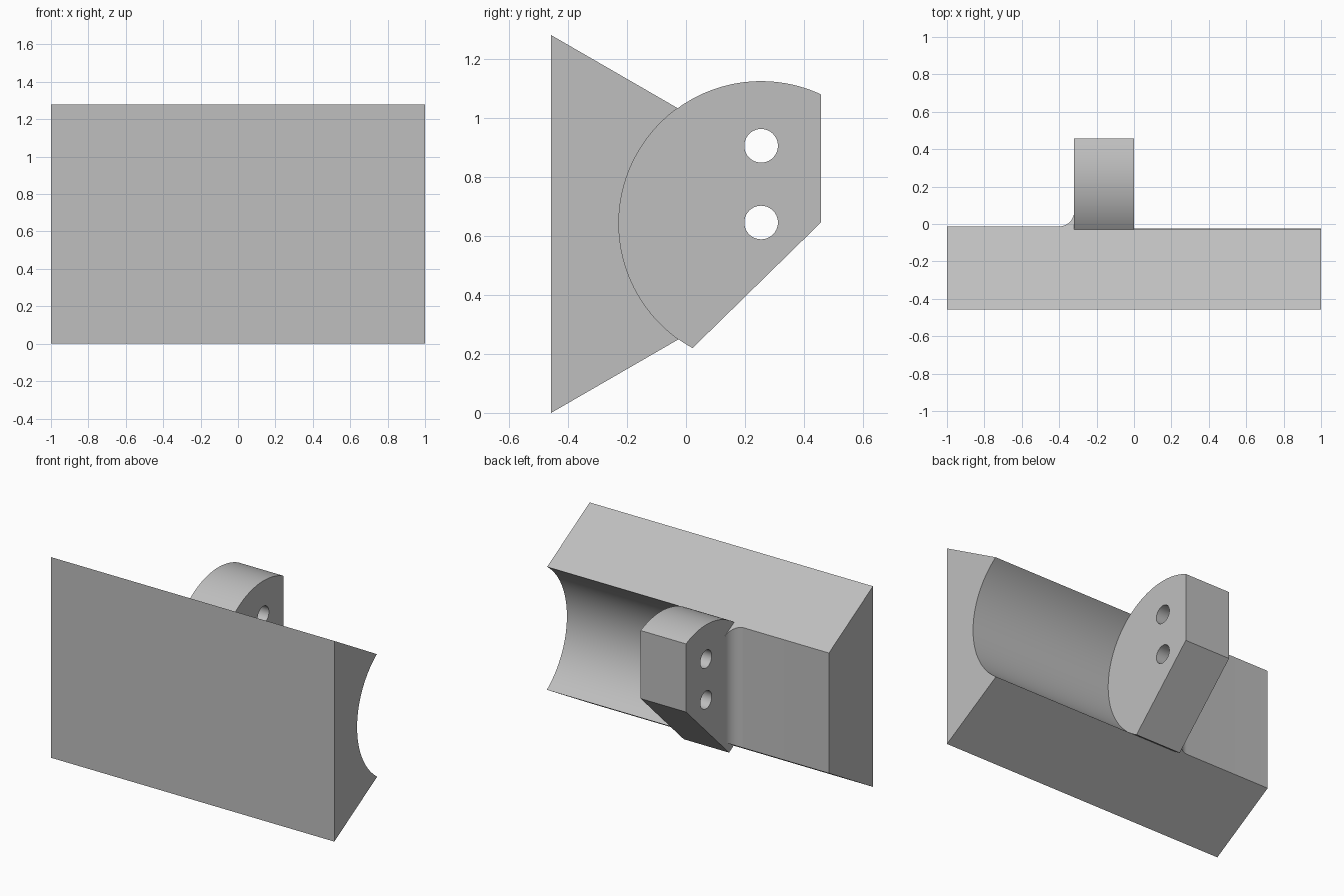
import bpy, bmesh, math

cube = bpy.data.objects.get("Cube")
if cube:
    bpy.data.objects.remove(cube, do_unlink=True)

grey = bpy.data.materials.new("plain grey")
grey.use_nodes = True
GREY = (0.52, 0.52, 0.52, 1)
grey.diffuse_color = GREY
grey.node_tree.nodes["Principled BSDF"].inputs["Base Color"].default_value = GREY


def arc(centre, radius, start, end, steps):
    """Points along an arc, angles in degrees."""
    angles = [math.radians(start + (end - start) * i / steps) for i in range(steps + 1)]
    return [(centre[0] + radius * math.cos(a), centre[1] + radius * math.sin(a)) for a in angles]


def prism(name, outline, axis, low, high):
    """Extrude an outline: (y, z) points along x, or (x, y) points along z."""
    bm = bmesh.new()
    place = (lambda p: (low, *p)) if axis == "x" else (lambda p: (*p, low))
    face = bm.faces.new([bm.verts.new(place(p)) for p in outline])
    top = bmesh.ops.extrude_face_region(bm, geom=[face])["geom"]
    moved = [v for v in top if isinstance(v, bmesh.types.BMVert)]
    depth = high - low
    bmesh.ops.translate(bm, verts=moved, vec=(depth, 0, 0) if axis == "x" else (0, 0, depth))
    bmesh.ops.recalc_face_normals(bm, faces=bm.faces)
    mesh = bpy.data.meshes.new(name)
    bm.to_mesh(mesh)
    bm.free()
    mesh.materials.append(grey)
    obj = bpy.data.objects.new(name, mesh)
    bpy.context.collection.objects.link(obj)
    return obj


def combine(target, other, operation):
    """Apply a boolean and discard the helper."""
    mod = target.modifiers.new(operation.lower(), "BOOLEAN")
    mod.operation, mod.object, mod.solver = operation, other, "EXACT"
    bpy.context.view_layer.objects.active = target
    bpy.ops.object.modifier_apply(modifier=mod.name)
    bpy.data.objects.remove(other, do_unlink=True)


FRONT, BACK, FLAT = -0.457, 0.457, -0.013
HEIGHT = 1.28
CENTRE, RADIUS = (0.2545, 0.642), 0.482
LUG_SIDE, FILLET = -0.32, 0.08

# Wedge-sided block
reach = 0.2
drop = (reach - FRONT) * math.tan(math.radians(30))
block = prism("bracket_block",
              [(FRONT, 0), (reach, drop), (reach, HEIGHT - drop), (FRONT, HEIGHT)],
              "x", -1, 1)

# Flat back with a fillet running up to the lug
root = FLAT + FILLET
plan = [(-1.2, -0.6), (1.2, -0.6), (1.2, FLAT), (-0.3, FLAT), (-0.3, root)]
plan += arc((LUG_SIDE - FILLET, root), FILLET, 0, -90, 12) + [(-1.2, FLAT)]
combine(block, prism("plan_cutter", plan, "z", -0.2, 1.5), "INTERSECT")

# Round groove along one half
start = math.degrees(math.acos((BACK - CENTRE[0]) / RADIUS))
rim = arc(CENTRE, RADIUS, start, 241.2, 72)
groove = rim + [(0.8, rim[-1][1]), (0.8, rim[0][1])]
combine(block, prism("groove_cutter", groove, "x", 0, 1.2), "DIFFERENCE")

# Rounded lug with two through holes
lug = prism("lug", rim + [(BACK, 0.645)], "x", LUG_SIDE, 0)
for z in (0.645, 0.905):
    hole = arc((CENTRE[0], z), 0.057, 0, 360, 40)[:-1]
    combine(lug, prism("hole_cutter", hole, "x", -0.5, 0.2), "DIFFERENCE")
combine(block, lug, "UNION")

# Smooth curved faces, keep sharp edges
bpy.ops.object.select_all(action="DESELECT")
block.select_set(True)
bpy.context.view_layer.objects.active = block
bpy.ops.object.shade_smooth_by_angle(angle=math.radians(20))
